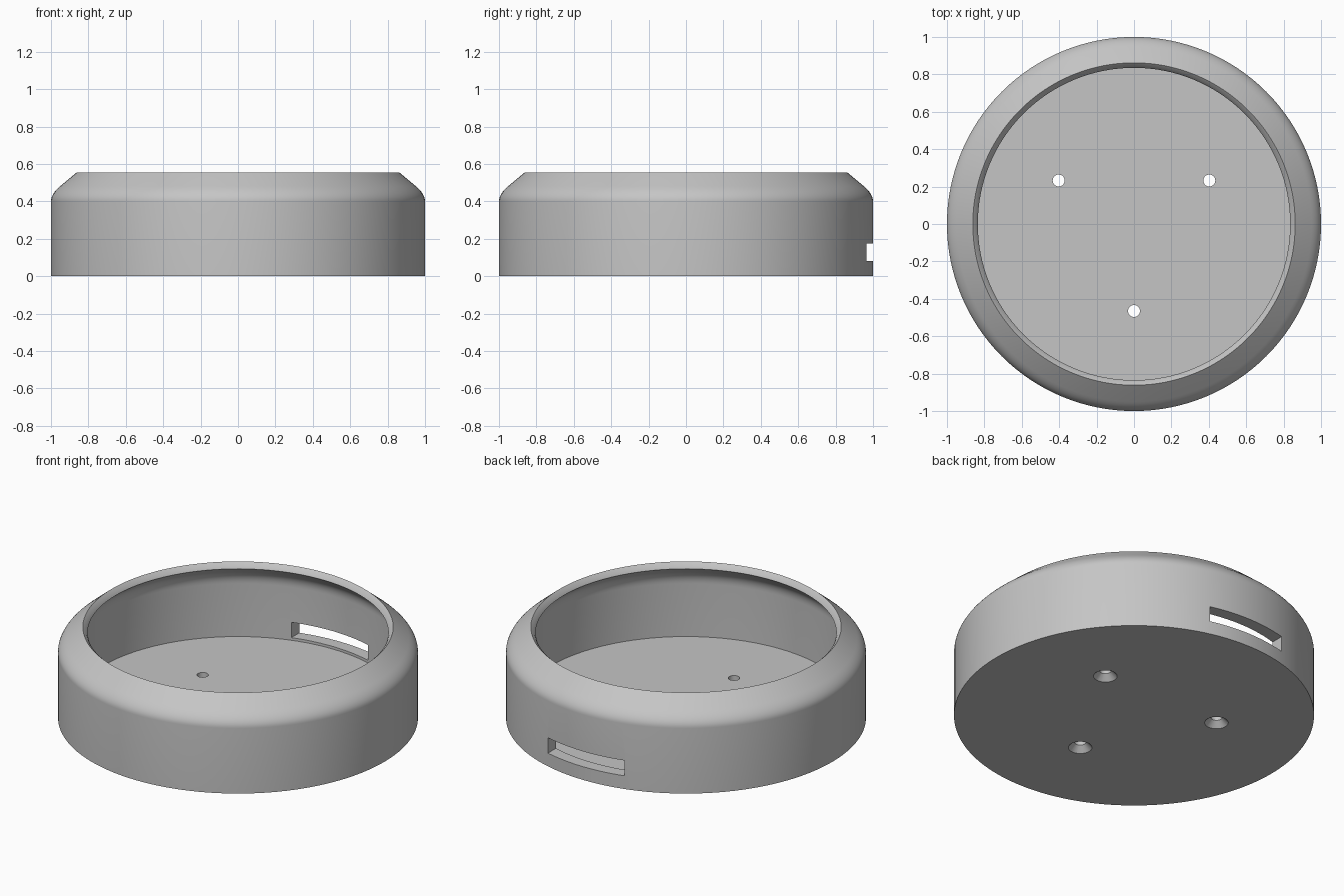
import bpy, bmesh, math
from mathutils import Matrix

if "Cube" in bpy.data.objects:
    bpy.data.objects.remove(bpy.data.objects["Cube"])

SEGMENTS = 128
FLOOR = 0.065

grey = bpy.data.materials.new("plain grey")
grey.use_nodes = True
colour = (0.56, 0.56, 0.56, 1)
grey.diffuse_color = colour
grey.node_tree.nodes["Principled BSDF"].inputs["Base Color"].default_value = colour


def shoulder(r, z0, r1, z1, steps=8):
    """Curve from a vertical wall at (r, z0) into the sloping shoulder at (r1, z1)."""
    corner = (r, z1 - (r - r1) * 0.84)
    pts = []
    for i in range(steps + 1):
        t = i / steps
        pts.append(tuple((1 - t) ** 2 * a + 2 * t * (1 - t) * c + t * t * b
                         for a, c, b in zip((r, z0), corner, (r1, z1))))
    return pts


def lathe(name, profile, segments, location=(0, 0, 0)):
    """Turn an (r, z) profile around the z axis into a closed solid."""
    bm = bmesh.new()
    verts = [bm.verts.new((r, 0, z)) for r, z in profile]
    edges = [bm.edges.new(pair) for pair in zip(verts, verts[1:])]
    bmesh.ops.spin(bm, geom=verts + edges, cent=(0, 0, 0), axis=(0, 0, 1),
                   angle=math.tau, steps=segments, use_duplicate=False)
    bmesh.ops.remove_doubles(bm, verts=bm.verts, dist=1e-5)
    bmesh.ops.recalc_face_normals(bm, faces=bm.faces)
    return finish(name, bm, location)


def finish(name, bm, location=(0, 0, 0)):
    mesh = bpy.data.meshes.new(name)
    bm.to_mesh(mesh)
    bm.free()
    mesh.materials.append(grey)
    obj = bpy.data.objects.new(name, mesh)
    obj.location = location
    bpy.context.collection.objects.link(obj)
    return obj


# Round housing: flat base, rounded shoulder, bevelled lip, hollow inside
outer = [(0, 0), (1, 0)] + shoulder(1, 0.40, 0.95, 0.482)
lip = [(0.862, 0.555), (0.843, 0.537), (0.835, 0.522)]
inner = shoulder(0.925, 0.39, 0.89, 0.476)[::-1] + [(0.925, FLOOR), (0, FLOOR)]
housing = lathe("housing", outer + lip + inner, SEGMENTS)

# Cable slot through the back wall
bm = bmesh.new()
bmesh.ops.create_cube(bm, size=1, matrix=Matrix.Translation((0, 0.97, 0.128))
                      @ Matrix.Diagonal((0.52, 0.3, 0.094, 1)))
cutters = [finish("slot_cutter", bm)]

# Three countersunk screw holes through the floor
screw = [(0, -0.02), (0.066, -0.02), (0.066, 0), (0.032, 0.034),
         (0.032, 0.12), (0, 0.12)]
for i in range(3):
    a = math.radians(30 + 120 * i)
    cutters.append(lathe("screw_hole_cutter", screw, 32,
                         (0.465 * math.cos(a), 0.465 * math.sin(a), 0)))

# Cut the openings, then shade
bpy.ops.object.select_all(action='DESELECT')
bpy.context.view_layer.objects.active = housing
housing.select_set(True)
for cutter in cutters:
    mod = housing.modifiers.new("opening", 'BOOLEAN')
    mod.operation = 'DIFFERENCE'
    mod.solver = 'EXACT'
    mod.object = cutter
    bpy.ops.object.modifier_apply(modifier=mod.name)
for cutter in cutters:
    bpy.data.objects.remove(cutter)
bpy.ops.object.shade_smooth_by_angle(angle=math.radians(25))
